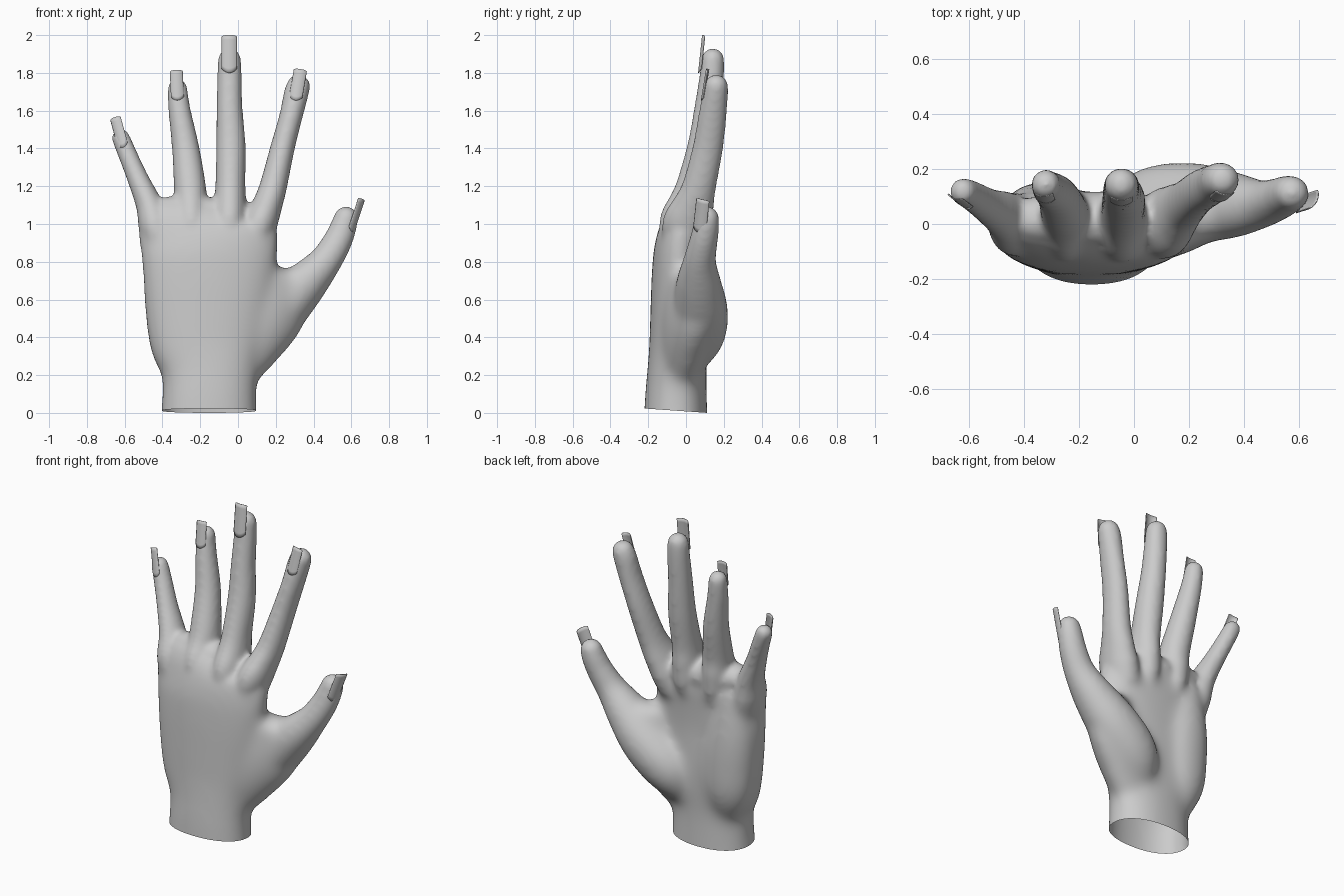
import bpy, bmesh, math
from mathutils import Vector

if "Cube" in bpy.data.objects:
    bpy.data.objects.remove(bpy.data.objects["Cube"])


def spline(rows, steps=6):
    """Catmull-Rom interpolation through rows of x, y, z, rx, ry."""
    out, last = [], len(rows) - 1
    for i in range(last):
        p0, p1, p2, p3 = (rows[min(max(k, 0), last)] for k in (i - 1, i, i + 1, i + 2))
        for s in range(steps):
            t = s / steps
            out.append([0.5 * (2 * b + (c - a) * t + (2 * a - 5 * b + 4 * c - d) * t * t
                               + (3 * b - a - 3 * c + d) * t ** 3)
                        for a, b, c, d in zip(p0, p1, p2, p3)])
    out.append(list(rows[-1]))
    return out


def loft(bm, rows, dorsal=(0, -1, 0), cap=None, power=2.0, sides=40):
    """Closed tube with elliptical sections along a path, with a domed end."""
    pts = spline(rows)
    centres = [Vector(p[:3]) for p in pts]
    sections = []
    for i, p in enumerate(pts):
        t = (centres[min(i + 1, len(pts) - 1)] - centres[max(i - 1, 0)]).normalized()
        sections.append((centres[i], t, p[3] + 0.005, p[4] + 0.005))
    c, t, rx, ry = sections[-1]
    length = cap or (rx + ry) / 2
    for k in range(1, 9):
        a = math.radians(k * 10.8)
        sections.append((c + t * length * math.sin(a), t, rx * math.cos(a), ry * math.cos(a)))
    rings = []
    for c, t, rx, ry in sections:
        side = Vector(dorsal).cross(t).normalized()
        up = t.cross(side)
        ring = []
        for j in range(sides):
            a = 2 * math.pi * j / sides
            u, v = math.cos(a), math.sin(a)
            u = math.copysign(abs(u) ** (2 / power), u)
            v = math.copysign(abs(v) ** (2 / power), v)
            ring.append(bm.verts.new(c + side * u * rx + up * v * ry))
        rings.append(ring)
    for a, b in zip(rings, rings[1:]):
        for j in range(sides):
            k = (j + 1) % sides
            bm.faces.new((a[j], a[k], b[k], b[j]))
    bm.faces.new(rings[0][::-1])
    bm.faces.new(rings[-1])


def add_object(name, bm):
    mesh = bpy.data.meshes.new(name)
    bm.to_mesh(mesh)
    bm.free()
    obj = bpy.data.objects.new(name, mesh)
    bpy.context.collection.objects.link(obj)
    return obj


def nail(name, base, tip, width, normal):
    """Thin arched plate from cuticle to free edge."""
    base, tip = Vector(base), Vector(tip)
    axis = tip - base
    side = axis.cross(Vector(normal)).normalized()
    out = side.cross(axis).normalized()
    half = math.radians(38)
    r = width / 2 / math.sin(half)
    bm = bmesh.new()
    grid = []
    for i in range(9):
        row = []
        for j in range(13):
            s = j / 6 - 1
            t = i / 8
            t += (1 - t) * 0.12 * s * s - t * 0.03 * s ** 4
            a = s * half
            row.append(bm.verts.new(base + axis * t + side * r * math.sin(a)
                                    - out * r * (1 - math.cos(a))))
        grid.append(row)
    for a, b in zip(grid, grid[1:]):
        for j in range(12):
            bm.faces.new((a[j], a[j + 1], b[j + 1], b[j]))
    bmesh.ops.recalc_face_normals(bm, faces=bm.faces)
    obj = add_object(name, bm)
    mod = obj.modifiers.new("thickness", 'SOLIDIFY')
    mod.thickness, mod.offset = 0.004, 0
    obj.data.shade_smooth()


bm = bmesh.new()
# Wrist and palm
loft(bm, [(-.155, -.055, -.1, .25, .165), (-.152, -.053, .1, .245, .158),
          (-.15, -.048, .22, .255, .152), (-.16, -.04, .35, .3, .15),
          (-.16, -.037, .5, .325, .148), (-.155, -.04, .7, .345, .138),
          (-.152, -.033, .85, .358, .133), (-.16, -.012, .97, .36, .12),
          (-.152, .02, 1.05, .335, .095)], cap=0.085, power=2.2)
# Heel of the palm below the little finger
loft(bm, [(-.28, -.03, .15, .07, .07), (-.31, .02, .35, .145, .115), (-.32, .025, .55, .16, .125),
          (-.34, .02, .75, .145, .12), (-.35, .01, .95, .11, .1)])
# Sloping web between the palm and the thumb
loft(bm, [(.0, -.03, .2, .1, .09), (.1, .0, .4, .17, .12), (.17, .02, .55, .2, .12),
          (.21, .03, .7, .19, .1)], dorsal=(.42, -1, 0), cap=.075)
# Thumb with its fleshy base
loft(bm, [(-.03, .0, .26, .09, .08), (.06, .058, .4, .14, .145), (.21, .075, .54, .145, .145),
          (.355, .068, .685, .118, .112), (.46, .072, .8, .083, .083), (.525, .092, .905, .07, .073),
          (.558, .107, .985, .064, .066), (.572, .112, 1.03, .058, .06)],
     dorsal=(.88, -.45, -.3))
# Index finger
loft(bm, [(.07, -.01, .88, .085, .11), (.115, .005, 1.0, .088, .125), (.155, .04, 1.1, .075, .105),
          (.187, .07, 1.2, .068, .085), (.235, .115, 1.4, .06, .076), (.28, .14, 1.57, .057, .07),
          (.308, .156, 1.69, .061, .062), (.32, .16, 1.73, .058, .058)])
# Middle finger
loft(bm, [(-.05, -.02, .88, .085, .115), (-.045, 0, 1.01, .088, .135), (-.042, .03, 1.12, .08, .113),
          (-.04, .05, 1.22, .074, .092), (-.038, .092, 1.42, .073, .078), (-.045, .118, 1.62, .064, .068),
          (-.045, .137, 1.79, .06, .06), (-.045, .142, 1.87, .056, .056)])
# Ring finger
loft(bm, [(-.23, -.02, .88, .085, .115), (-.245, 0, 1.0, .088, .13), (-.25, .03, 1.1, .083, .11),
          (-.255, .05, 1.2, .08, .088), (-.277, .1, 1.4, .068, .072), (-.308, .128, 1.59, .055, .06),
          (-.318, .14, 1.68, .05, .052), (-.32, .143, 1.715, .048, .05)])
# Little finger
loft(bm, [(-.4, -.01, .85, .085, .1), (-.438, 0, .98, .083, .11), (-.47, .03, 1.1, .066, .085),
          (-.53, .065, 1.24, .052, .062), (-.585, .1, 1.37, .046, .052), (-.62, .118, 1.455, .044, .046)])
bmesh.ops.recalc_face_normals(bm, faces=bm.faces)
hand = add_object("hand", bm)

# Fuse the parts into one smooth skin
mod = hand.modifiers.new("fuse", 'REMESH')
mod.mode, mod.voxel_size = 'VOXEL', 0.013
mod = hand.modifiers.new("blend", 'SMOOTH')
mod.factor, mod.iterations = 0.5, 14
bpy.context.view_layer.objects.active = hand
hand.select_set(True)
for m in ("fuse", "blend"):
    bpy.ops.object.modifier_apply(modifier=m)

# Blend the palm more strongly than the fingers
group = hand.vertex_groups.new(name="palm")
for v in hand.data.vertices:
    x, y, z = v.co
    w = min(1, max(0, (.98 - z) / .2)) * min(1, max(0, (.42 - x) / .2)) * min(1, max(0, z / .15))
    if w > 0:
        group.add([v.index], w, 'REPLACE')
mod = hand.modifiers.new("palm_blend", 'SMOOTH')
mod.factor, mod.iterations, mod.vertex_group = 0.5, 70, "palm"
bpy.ops.object.modifier_apply(modifier="palm_blend")

# Open wrist with a slightly slanted rim
bm = bmesh.new()
bm.from_mesh(hand.data)
bmesh.ops.bisect_plane(bm, geom=bm.verts[:] + bm.edges[:] + bm.faces[:],
                       plane_co=(0, 0, .008), plane_no=(0, .07, 1), clear_inner=True)
bm.to_mesh(hand.data)
bm.free()
hand.data.shade_smooth()

# Long nails
nail("thumb_nail", (.606, .066, .955), (.664, .085, 1.13), .075, (.88, -.45, -.3))
nail("index_nail", (.302, .081, 1.655), (.33, .108, 1.82), .068, (-.1, -1, 0))
nail("middle_nail", (-.046, .066, 1.8), (-.046, .087, 2.0), .08, (0, -1, 0))
nail("ring_nail", (-.32, .076, 1.655), (-.327, .102, 1.815), .066, (0, -1, 0))
nail("little_nail", (-.609, .058, 1.405), (-.653, .093, 1.565), .058, (-.3, -1, 0))
